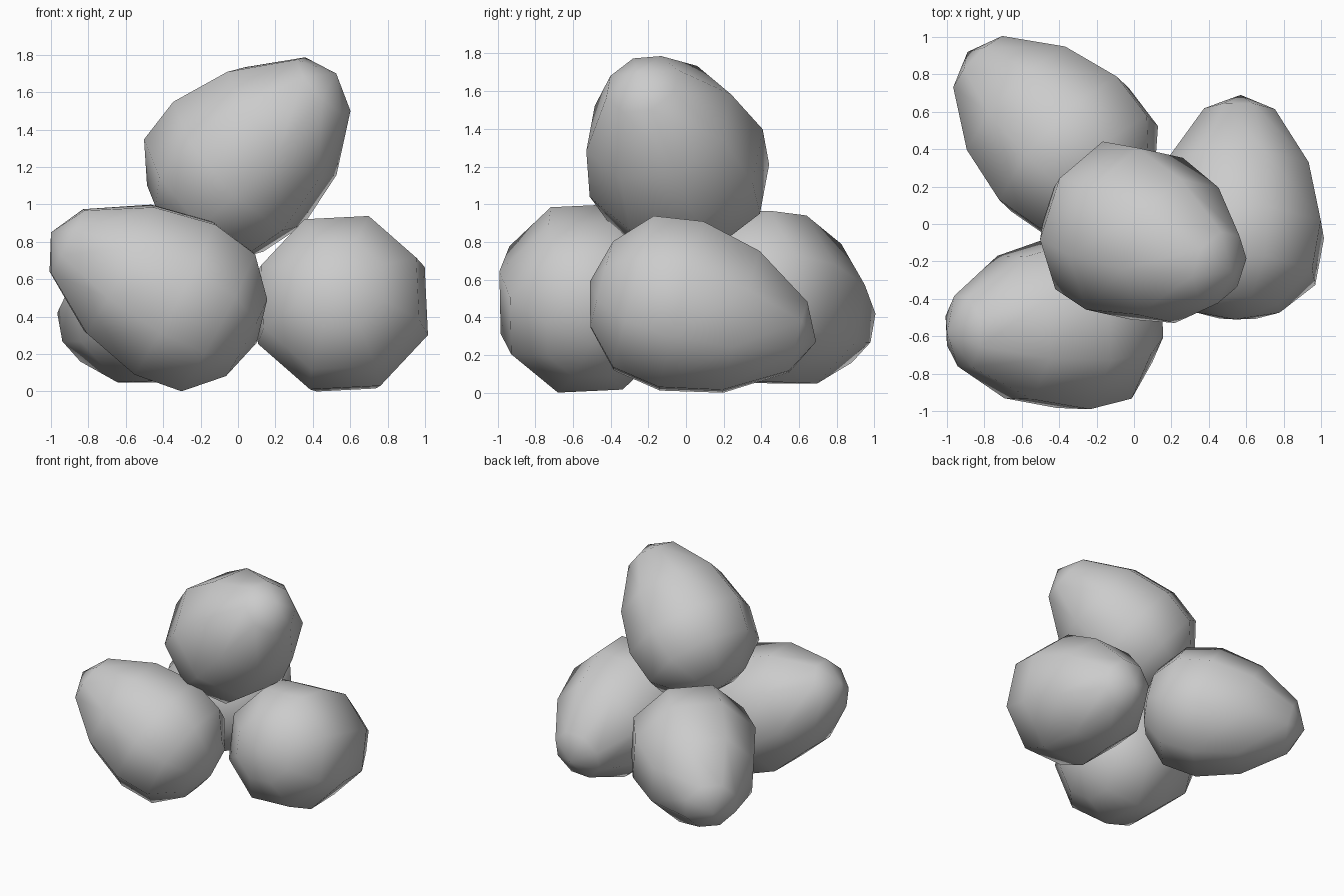
import bpy, bmesh, math
from mathutils import Vector, Matrix

if "Cube" in bpy.data.objects:
    bpy.data.objects.remove(bpy.data.objects["Cube"])

SIDES = 8
# Egg profile: (distance from the blunt end, radius)
PROFILE = [(0, 0), (.066, .252), (.241, .45), (.504, .493), (.832, .413), (1.145, .205), (1.242, 0)]


def egg(name, blunt, tip, roll):
    """Lathe the egg profile about z, then lay it along the line blunt -> tip."""
    bm = bmesh.new()
    start = math.pi / SIDES + math.radians(roll)
    verts = [bm.verts.new((r * math.cos(start), r * math.sin(start), t)) for t, r in PROFILE]
    edges = [bm.edges.new(pair) for pair in zip(verts, verts[1:])]
    bmesh.ops.spin(bm, geom=verts + edges, cent=(0, 0, 0), axis=(0, 0, 1),
                   angle=math.tau, steps=SIDES, use_duplicate=False)
    bmesh.ops.remove_doubles(bm, verts=bm.verts[:], dist=1e-4)

    # Frame with the egg axis, the direction nearest to up, and the side
    blunt, axis = Vector(blunt), Vector(tip) - Vector(blunt)
    length = axis.length
    axis.normalize()
    side = axis.cross(Vector((0, 0, 1))).normalized()
    up = side.cross(axis)
    frame = Matrix((side, up, axis)).transposed().to_4x4()
    stretch = Matrix.Diagonal((1, 1, length / PROFILE[-1][0], 1))
    bm.transform(Matrix.Translation(blunt) @ frame @ stretch)
    bmesh.ops.recalc_face_normals(bm, faces=bm.faces[:])
    for face in bm.faces:
        face.smooth = True

    mesh = bpy.data.meshes.new(name)
    bm.to_mesh(mesh)
    bm.free()
    obj = bpy.data.objects.new(name, mesh)
    bpy.context.collection.objects.link(obj)
    return obj


# Three eggs on the ground and one resting on top
egg("front_left_egg", (.10, -.50, .26), (-1.00, -.58, .85), 3)
egg("back_left_egg", (-.02, .09, .62), (-.89, .92, .32), 0)
egg("right_egg", (.54, -.51, .59), (.57, .69, .27), 3)
egg("top_egg", (-.355, .09, .89), (.525, -.26, 1.70), -6)
